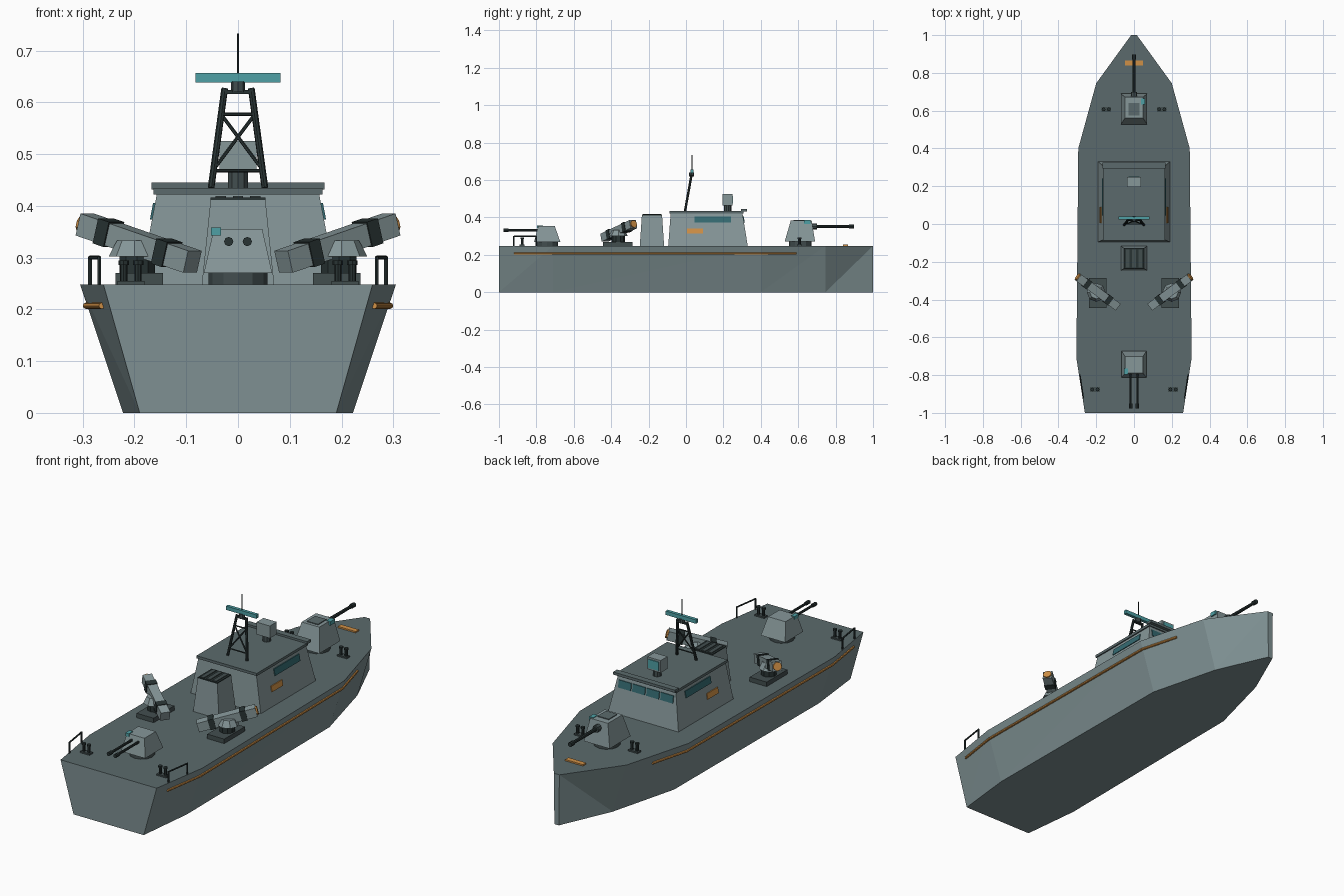
import bpy, bmesh
from mathutils import Vector, Matrix

cube = bpy.data.objects.get("Cube")
if cube:
    bpy.data.objects.remove(cube, do_unlink=True)


def material(name, *rgb):
    col = [(c / 255 / 12.92 if c < 11 else ((c / 255 + 0.055) / 1.055) ** 2.4) for c in rgb] + [1]
    m = bpy.data.materials.new(name)
    m.use_nodes = True
    m.diffuse_color = col
    m.node_tree.nodes["Principled BSDF"].inputs["Base Color"].default_value = col
    return m


HULL = material("hull grey", 126, 144, 146)
DECK = material("deck grey", 91, 106, 108)
HOUSE = material("light grey", 134, 151, 153)
STEEL = material("dark steel", 66, 78, 79)
BLACK = material("gunmetal", 40, 51, 51)
TEAL = material("teal", 78, 160, 165)
GLASS = material("window teal", 52, 106, 113)
ORANGE = material("orange", 208, 144, 70)


def finish(name, bm, *mats):
    bmesh.ops.recalc_face_normals(bm, faces=bm.faces)
    mesh = bpy.data.meshes.new(name)
    bm.to_mesh(mesh)
    bm.free()
    for m in mats:
        mesh.materials.append(m)
    ob = bpy.data.objects.new(name, mesh)
    bpy.context.collection.objects.link(ob)
    return ob


def loft(name, mat, low, z0, high, z1):
    """Tapered block between two rectangles (x0, x1, y0, y1)."""
    bm = bmesh.new()
    rings = []
    for (x0, x1, y0, y1), z in ((low, z0), (high, z1)):
        rings.append([bm.verts.new((x, y, z)) for x, y in
                      ((x0, y0), (x1, y0), (x1, y1), (x0, y1))])
    a, b = rings
    bm.faces.new(a)
    bm.faces.new(b)
    for i in range(4):
        j = (i + 1) % 4
        bm.faces.new((a[i], a[j], b[j], b[i]))
    return finish(name, bm, mat)


def block(name, mat, x0, x1, y0, y1, z0, z1):
    return loft(name, mat, (x0, x1, y0, y1), z0, (x0, x1, y0, y1), z1)


def beam(name, mat, p, q, w, h):
    """Square bar from p to q."""
    p, q = Vector(p), Vector(q)
    d = q - p
    bm = bmesh.new()
    bmesh.ops.create_cube(bm, size=1, matrix=Matrix.LocRotScale(
        (p + q) / 2, d.to_track_quat('Y', 'Z'), (w, d.length, h)))
    return finish(name, bm, mat)


def rod(name, mat, p, q, r, r2=None, sides=8):
    p, q = Vector(p), Vector(q)
    d = q - p
    bm = bmesh.new()
    bmesh.ops.create_cone(bm, cap_ends=True, segments=sides, radius1=r,
                          radius2=r if r2 is None else r2, depth=d.length,
                          matrix=Matrix.LocRotScale((p + q) / 2, d.to_track_quat('Z', 'Y'), None))
    return finish(name, bm, mat)


D = 0.248  # deck height

# Hull: stations of (y, deck half width, keel half width)
stations = [(-1, .26, .19), (-.71, .305, .222), (.4, .295, .215), (.745, .2, .125), (1, .015, .012)]
bm = bmesh.new()
rows = [[bm.verts.new(c) for c in ((-t, y, D), (t, y, D), (b, y, 0), (-b, y, 0))]
        for y, t, b in stations]
for a, b in zip(rows, rows[1:]):
    bm.faces.new((a[0], a[1], b[1], b[0])).material_index = 1
    bm.faces.new((a[2], a[3], b[3], b[2]))
    for top, low in ((0, 3), (1, 2)):
        bm.faces.new((a[low], a[top], b[top]))
        bm.faces.new((a[low], b[top], b[low]))
bm.faces.new(rows[0])
bm.faces.new(rows[-1])
finish("hull", bm, HULL, DECK)

# Rubbing strakes along both sides
for s, side in ((1, "left"), (-1, "right")):
    path = [(s * x, y, .207) for x, y in ((.263, -.92), (.294, -.71), (.284, .4), (.233, .59))]
    for i, (p, q) in enumerate(zip(path, path[1:])):
        rod(f"{side}_strake_{i}", ORANGE, p, q, .006)

# Deckhouse
W0, W1, ROOF = .19, .157, .422
loft("deckhouse", HOUSE, (-W0, W0, -.095, .33), D, (-W1, W1, -.082, .302), ROOF)
block("roof_plate", DECK, -.163, .163, -.088, .308, ROOF, .435)
block("bridge_visor", DECK, -.167, .167, .295, .325, .432, .445)


def wall(z, low, high):
    return low + (high - low) * (z - D) / (ROOF - D)


def side_plate(name, mat, s, y0, y1, z0, z1):
    r = []
    for z in (z0, z1):
        x = wall(z, W0, W1)
        r.append((s * (x - .004), s * (x + .004), y0, y1))
    loft(name, mat, r[0], z0, r[1], z1)


for s, side in ((1, "left"), (-1, "right")):
    side_plate(f"{side}_window", GLASS, s, .045, .24, .374, .406)
    side_plate(f"{side}_marker", ORANGE, s, .005, .09, .313, .34)
for i in range(4):
    x = -.148 + i * .076
    ya, yb = wall(.37, .33, .302), wall(.405, .33, .302)
    loft(f"bridge_window_{i}", GLASS, (x, x + .068, ya - .004, ya + .004), .37,
         (x, x + .068, yb - .004, yb + .004), .405)

# Fire director on the roof
rod("director_post", STEEL, (0, .222, .435), (0, .222, .47), .02, sides=10)
block("director_box", HOUSE, -.036, .036, .195, .248, .465, .525)
block("director_face", TEAL, -.028, .028, .246, .252, .474, .516)


# Lattice mast, leaning forward
def mast(s, z):
    t = (z - .435) / .19
    return (s * (.052 - .026 * t), -.005 + .034 * t, z)


for s in (-1, 1):
    rod("mast_leg", BLACK, mast(s, .435), mast(s, .627), .0065)
    rod("mast_brace", BLACK, mast(s, .47), mast(-s, .577), .0035, sides=6)
for z in (.468, .577):
    rod("mast_crossbar", BLACK, mast(-1, z), mast(1, z), .0035, sides=6)
block("mast_top", BLACK, -.028, .028, .022, .036, .616, .624)
rod("radar_hub", STEEL, (0, .03, .62), (0, .03, .64), .014)
block("radar_bar", TEAL, -.082, .082, .024, .04, .638, .657)
rod("antenna", BLACK, (0, .032, .655), (0, .032, .733), .002, sides=6)

# Funnel with grille
loft("funnel", HOUSE, (-.07, .07, -.247, -.117), D, (-.053, .053, -.236, -.128), .411)
block("funnel_cap", BLACK, -.053, .053, -.236, -.128, .411, .416)
for x in (-.033, 0, .033):
    block("funnel_slat", STEEL, x - .01, x + .01, -.23, -.134, .414, .419)

# Forward gun
rod("forward_gun_ring", STEEL, (0, .612, D), (0, .612, .274), .06, sides=12)
loft("forward_turret", HOUSE, (-.07, .07, .528, .69), .272, (-.048, .048, .56, .672), .383)
block("forward_hatch", DECK, -.03, .03, .575, .64, .381, .387)
block("forward_sight", TEAL, .036, .058, .632, .665, .366, .386)
rod("forward_mantlet", STEEL, (0, .66, .352), (0, .7, .352), .017)
rod("forward_barrel", BLACK, (0, .68, .352), (0, .895, .352), .009, .007)
rod("forward_muzzle", BLACK, (0, .872, .352), (0, .898, .352), .011)

# Aft twin gun
rod("aft_gun_ring", STEEL, (0, -.742, D), (0, -.742, .274), .057, sides=12)
loft("aft_turret", HOUSE, (-.066, .066, -.812, -.672), .27, (-.047, .047, -.79, -.702), .355)
block("aft_sight", TEAL, -.052, -.033, -.797, -.765, .343, .358)
for x in (-.018, .018):
    rod("aft_barrel", BLACK, (x, -.78, .331), (x, -.97, .331), .006)
    rod("aft_muzzle", BLACK, (x, -.95, .331), (x, -.977, .331), .009)

# Missile launchers, stern rails and bollards on both sides
for s, side in ((1, "left"), (-1, "right")):
    block(f"{side}_launcher_base", STEEL, s * .145, s * .237, -.445, -.285, D, .27)
    rod(f"{side}_launcher_drum", BLACK, (s * .195, -.362, .27), (s * .195, -.362, .303), .036, sides=10)
    rod(f"{side}_launcher_saddle", HOUSE, (s * .2, -.362, .302), (s * .2, -.362, .333), .05, .034)
    inner, outer = Vector((s * .088, -.437, .292)), Vector((s * .296, -.282, .364))
    beam(f"{side}_launcher_tube", HOUSE, inner, outer, .044, .044)
    for t in (.24, .78):
        c, d = inner.lerp(outer, t), (outer - inner) * .05
        beam(f"{side}_launcher_band", BLACK, c - d, c + d, .05, .05)
    rod(f"{side}_launcher_cover", ORANGE, outer, outer.lerp(inner, -.025), .02, sides=10)

    a, b = (s * .268, -.92), (s * .286, -.8)
    for p in (a, b):
        rod(f"{side}_rail_post", BLACK, (*p, D), (*p, .302), .004, sides=6)
    rod(f"{side}_rail_bar", BLACK, (*a, .3), (*b, .3), .004, sides=6)

    for x, y in ((.207, -.876), (.147, .607)):
        block(f"{side}_bollard_plate", STEEL, s * x - .026, s * x + .026, y - .013, y + .013, D, .255)
        for dx in (-.014, .014):
            rod(f"{side}_bollard", BLACK, (s * x + dx, y, D), (s * x + dx, y, .288), .007)
            rod(f"{side}_bollard_cap", BLACK, (s * x + dx, y, .286), (s * x + dx, y, .294), .01)

# Marker bar on the foredeck
block("foredeck_marker", ORANGE, -.048, .048, .84, .865, D, .255)
